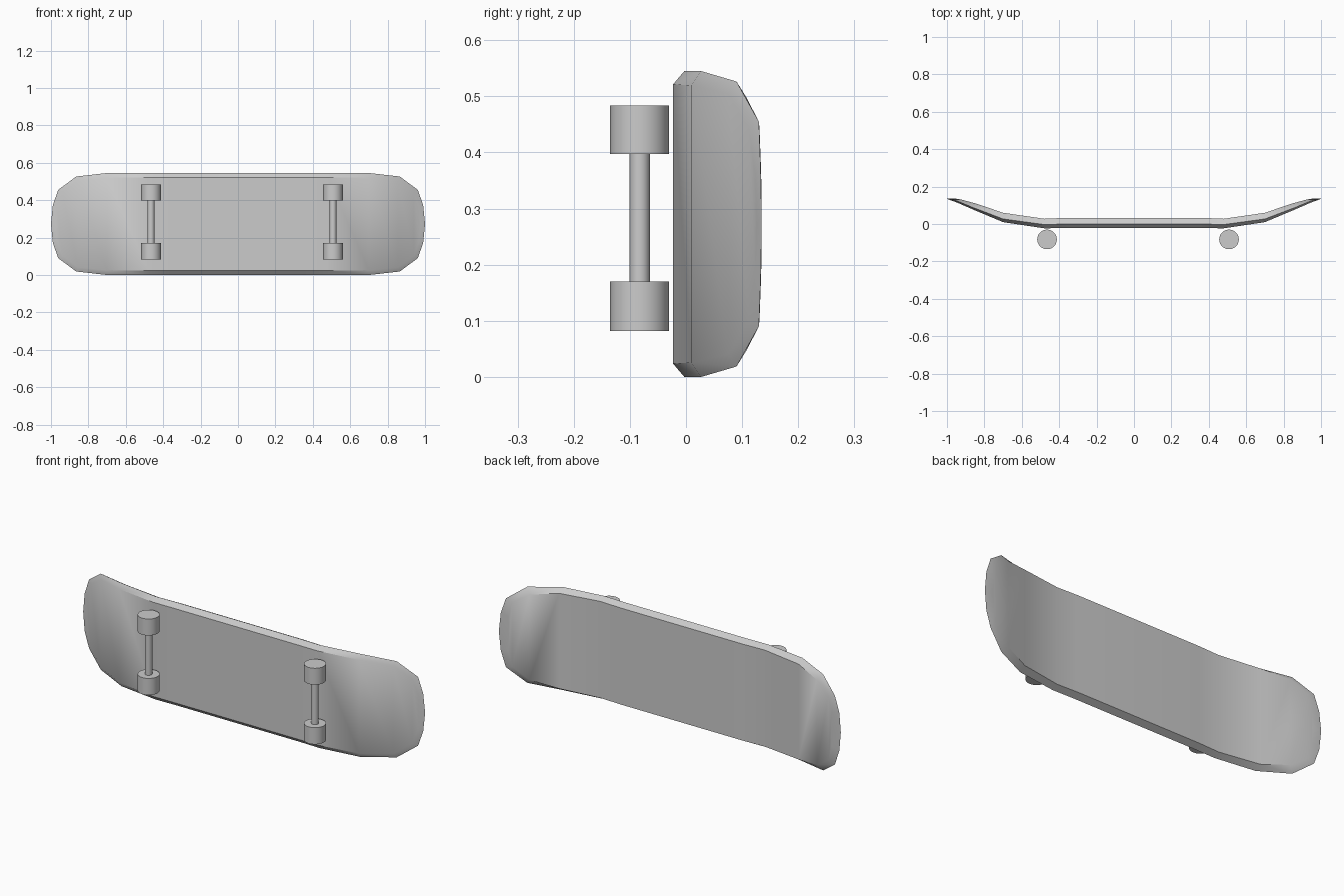
import bpy, bmesh, math

if "Cube" in bpy.data.objects:
    bpy.data.objects.remove(bpy.data.objects["Cube"])

CZ = 0.2725  # mid height of the board

# Half outlines from the middle to the tip: (x, half width in z, y)
FRONT = [(0.36, .249, -.022), (0.48, .249, -.023), (0.70, .247, .010), (0.855, .232, .075),
         (0.94, .170, .112), (0.968, .09, .123), (0.978, 0, .126)]
MID = [(0.36, .2725, .0), (0.48, .2725, -.003), (0.70, .2725, .027), (0.865, .254, .090),
       (0.962, .182, .130), (0.99, .10, .133), (1.0, 0, .135)]
BACK = [(0.36, .255, .033), (0.48, .255, .028), (0.70, .252, .060), (0.84, .225, .108),
        (0.925, .170, .131), (0.945, .09, .134), (0.95, 0, .135)]


def smooth(obj, angle):
    bpy.ops.object.select_all(action='DESELECT')
    obj.select_set(True)
    bpy.context.view_layer.objects.active = obj
    bpy.ops.object.shade_smooth_by_angle(angle=math.radians(angle))


def ring(bm, half):
    """Closed outline mirrored in x and z; returns upper and lower rows."""
    full = [(-x, h, y) for x, h, y in reversed(half)] + half
    up = [bm.verts.new((x, y, CZ + h)) for x, h, y in full]
    low = [v if h == 0 else bm.verts.new((x, y, CZ - h))
           for v, (x, h, y) in zip(up, full)]
    return up, low


def face(bm, verts):
    bm.faces.new(list(dict.fromkeys(verts)))


# Deck: three outlines joined by bevelled sides, closed by front and back strips
bm = bmesh.new()
rings = [ring(bm, r) for r in (FRONT, MID, BACK)]
n = len(rings[0][0])
for i in range(n - 1):
    for up, low in (rings[0], rings[2]):
        face(bm, [up[i], up[i + 1], low[i + 1], low[i]])
    for a, b in zip(rings, rings[1:]):
        for k in (0, 1):
            face(bm, [a[k][i], a[k][i + 1], b[k][i + 1], b[k][i]])
bmesh.ops.recalc_face_normals(bm, faces=bm.faces)
mesh = bpy.data.meshes.new("deck")
bm.to_mesh(mesh)
bm.free()
deck = bpy.data.objects.new("deck", mesh)
bpy.context.collection.objects.link(deck)
smooth(deck, 35)


def rod(name, x, z0, z1, r):
    bpy.ops.mesh.primitive_cylinder_add(vertices=32, radius=r, depth=z1 - z0,
                                        location=(x, -.0825, (z0 + z1) / 2))
    obj = bpy.context.object
    obj.name = name
    smooth(obj, 40)


# Axles and wheels
for side, x in (("left", -.465), ("right", .508)):
    rod(side + "_axle", x, .165, .402, .018)
    rod(side + "_lower_wheel", x, .082, .170, .0525)
    rod(side + "_upper_wheel", x, .397, .484, .0525)
